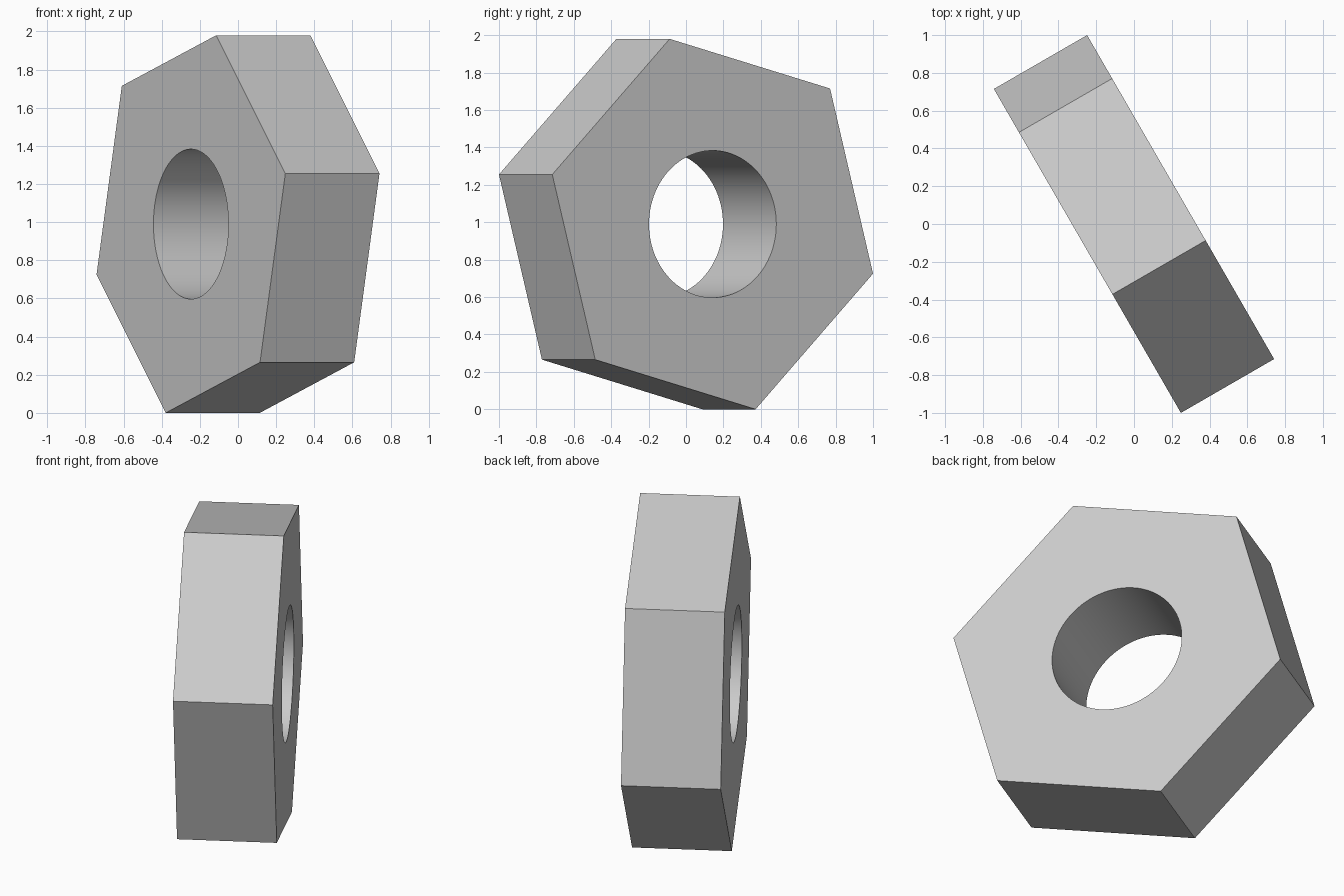
import bpy
import bmesh
from math import cos, radians
from mathutils import Matrix, Vector

cube = bpy.data.objects.get("Cube")
if cube:
    bpy.data.objects.remove(cube, do_unlink=True)

OUTER_RADIUS = 1.025
HOLE_RADIUS = 0.393
THICKNESS = 0.57
ROLL = radians(-15)

# Single grey metal colour
metal = bpy.data.materials.new("grey metal")
metal.use_nodes = True
grey = (0.6, 0.6, 0.6, 1.0)
metal.diffuse_color = grey
metal.node_tree.nodes["Principled BSDF"].inputs["Base Color"].default_value = grey

# Flat hexagon with a round hole
bm = bmesh.new()
turn = Matrix.Rotation(ROLL, 4, "Z")
bmesh.ops.create_circle(bm, segments=6, radius=OUTER_RADIUS, matrix=turn)
bmesh.ops.create_circle(bm, segments=96, radius=HOLE_RADIUS)
bmesh.ops.triangle_fill(bm, edges=bm.edges[:], use_beauty=True, normal=(0, 0, 1))

# Thicken it into the nut and centre it along its axis
ext = bmesh.ops.extrude_face_region(bm, geom=bm.faces[:], use_keep_orig=True)
top = [g for g in ext["geom"] if isinstance(g, bmesh.types.BMVert)]
bmesh.ops.translate(bm, verts=top, vec=(0, 0, THICKNESS))
bmesh.ops.translate(bm, verts=bm.verts[:], vec=(0, 0, -THICKNESS / 2))

# Stand it upright, with the hole axis turned 30 degrees from x
across = Matrix.Rotation(radians(-60), 3, "Z") @ Vector((1, 0, 0))
up = Vector((0, 0, 1))
frame = Matrix((across, up, across.cross(up))).transposed().to_4x4()
height = OUTER_RADIUS * cos(ROLL)
bm.transform(Matrix.Translation((0, 0, height)) @ frame)
bmesh.ops.recalc_face_normals(bm, faces=bm.faces[:])

mesh = bpy.data.meshes.new("hex_nut")
bm.to_mesh(mesh)
bm.free()
mesh.materials.append(metal)
nut = bpy.data.objects.new("hex_nut", mesh)
bpy.context.collection.objects.link(nut)

# Smooth bore, crisp outer edges
bpy.ops.object.select_all(action="DESELECT")
nut.select_set(True)
bpy.context.view_layer.objects.active = nut
bpy.ops.object.shade_smooth_by_angle(angle=radians(30))
